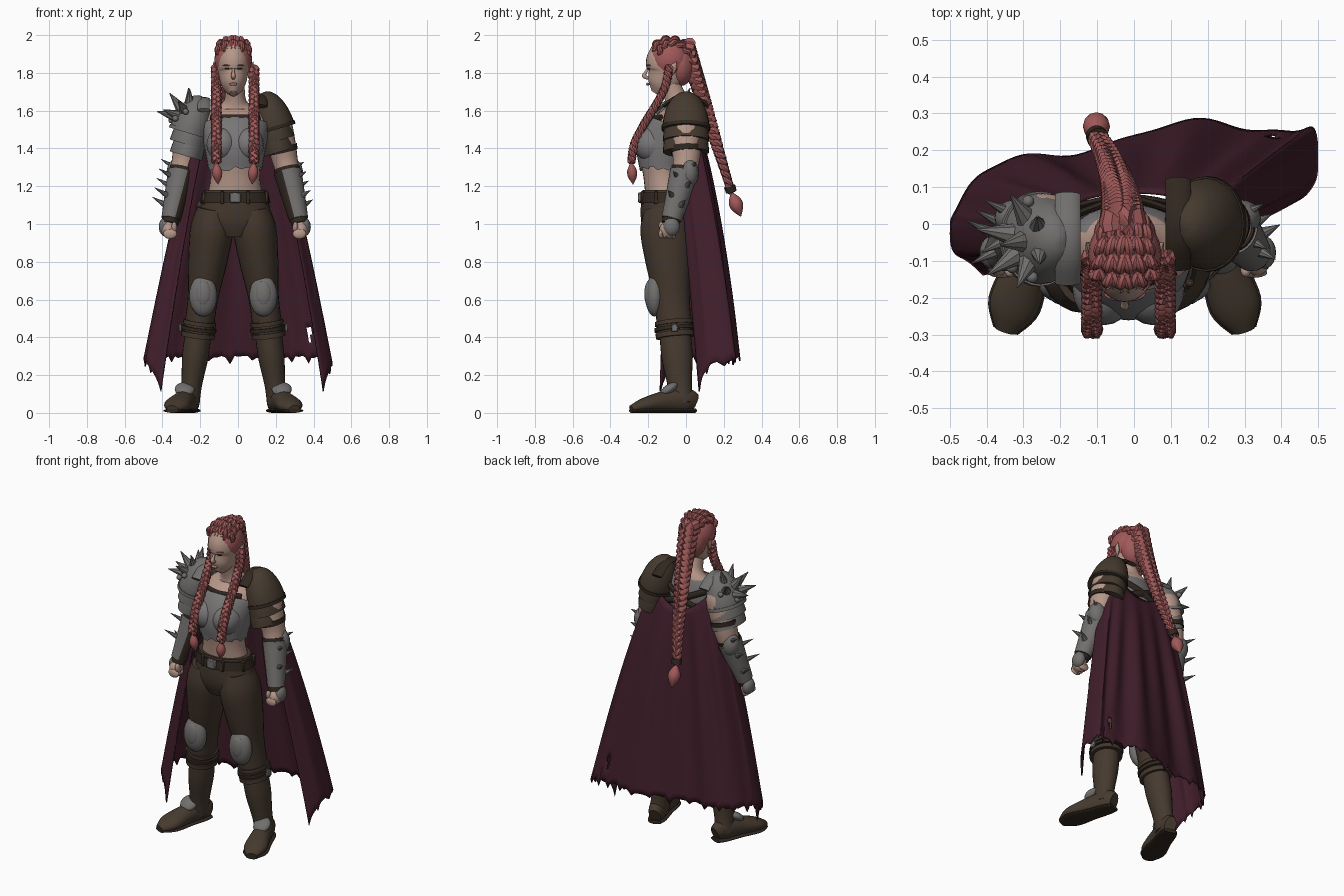
import bpy, bmesh, math, random
from mathutils import Vector, Matrix

random.seed(4)
if "Cube" in bpy.data.objects:
    bpy.data.objects.remove(bpy.data.objects["Cube"])

def material(name, *rgb):
    mat = bpy.data.materials.new(name)
    mat.use_nodes = True
    mat.diffuse_color = (*rgb, 1)
    node = next(n for n in mat.node_tree.nodes if n.type == 'BSDF_PRINCIPLED')
    node.inputs["Base Color"].default_value = (*rgb, 1)
    return mat

SKIN = material("skin", .47, .31, .25)
HAIR = material("hair_pink", .35, .1, .1)
CAPE = material("cape_plum", .052, .013, .024)
PANTS = material("trouser_brown", .055, .037, .025)
LEATHER = material("leather_brown", .06, .042, .028)
DARK = material("dark_leather", .03, .02, .014)
METAL = material("steel_grey", .165, .16, .155)
CLOTH = material("cloth_grey", .19, .18, .18)
LIPS = material("lip_red", .36, .19, .16)
EYE = material("eye_dark", .03, .02, .02)

def finish(name, bm, mat):
    bmesh.ops.recalc_face_normals(bm, faces=bm.faces)
    mesh = bpy.data.meshes.new(name)
    bm.to_mesh(mesh)
    bm.free()
    mesh.materials.append(mat)
    ob = bpy.data.objects.new(name, mesh)
    bpy.context.collection.objects.link(ob)
    return ob

def recolour(ob, mat, rule):
    ob.data.materials.append(mat)
    for face in ob.data.polygons:
        face.material_index = int(rule(face.center))

def spline(points, steps):
    """Smooth path through tuples of x, y, z and one or two radii."""
    padded = [points[0], *points, points[-1]]
    path = []
    for i in range(len(points) - 1):
        for t in (k / steps for k in range(steps)):
            path.append([b + t * (c - a + t * (2 * a - 5 * b + 4 * c - d + t * (3 * b - a - 3 * c + d))) / 2
                         for a, b, c, d in zip(*padded[i:i + 4])])
    return path + [list(points[-1])]

def frames(path):
    spots = [Vector(p[:3]) for p in path]
    span, last = spots[-1] - spots[0], len(spots) - 1
    ref = Vector((0, 0, 1)) if abs(span.x) > .75 * span.length else Vector((1, 0, 0))
    for i, spot in enumerate(spots):
        along = (spots[min(i + 1, last)] - spots[max(i - 1, 0)]).normalized()
        across = (ref - along * along.dot(ref)).normalized()
        yield spot, across, along.cross(across)

def tube(bm, path, sides, jag=0):
    """Skin elliptical rings along a path; a jagged tube is left open."""
    angles = [math.tau * k / sides for k in range(sides)]
    rings = [[bm.verts.new(spot + u * p[3] * math.cos(a) + v * p[-1] * math.sin(a)) for a in angles]
             for (spot, u, v), p in zip(frames(path), path)]
    for low, high in zip(rings, rings[1:]):
        for k in range(sides):
            bm.faces.new((low[k - 1], low[k], high[k], high[k - 1]))
    for vert in rings[0]:
        vert.co.z += random.uniform(-jag, jag)
    for ring in () if jag else (rings[0], rings[-1]):
        bm.faces.new(ring)

def loft(name, points, mat, sides=24, steps=5):
    bm = bmesh.new()
    tube(bm, spline(points, steps), sides)
    return finish(name, bm, mat)

def wrap(name, host, low, high, grow, mat, jag=0):
    """A garment or band that follows part of a limb, slightly larger."""
    bm = bmesh.new()
    tube(bm, [p[:3] + [r + grow for r in p[3:]] for p in spline(host, 20) if low <= p[2] <= high], 28, jag)
    return finish(name, bm, mat)

def spindle(name, start, end, radius, mat, flat=1.0):
    swell = [radius * max(math.sin(math.pi * k / 8), .06) for k in range(9)]
    loft(name, [(*start.lerp(end, k / 8), r, r * flat) for k, r in enumerate(swell)], mat, 12, 1)

def dome(top, base, width, depth):
    """Rings of a rounded plate opening from top to base."""
    quarter = [math.pi / 2 * (k + .3) / 6.3 for k in range(7)]
    return [(*top.lerp(base, 1 - math.cos(a)), width * math.sin(a), depth * math.sin(a)) for a in quarter]

def ball(name, place, radii, mat, tilt=0.0, turn=0.0):
    bm = bmesh.new()
    rotation = Matrix.Rotation(turn, 4, 'Z') @ Matrix.Rotation(tilt, 4, 'X')
    bmesh.ops.create_uvsphere(bm, u_segments=20, v_segments=12, radius=1,
                              matrix=Matrix.Translation(place) @ rotation @ Matrix.Diagonal((*radii, 1)))
    finish(name, bm, mat)

def box(name, place, size, mat):
    bm = bmesh.new()
    bmesh.ops.create_cube(bm, size=1, matrix=Matrix.Translation(place) @ Matrix.Diagonal((*size, 1)))
    bmesh.ops.bevel(bm, geom=bm.edges[:], offset=min(size) / 4, segments=1, affect='EDGES')
    finish(name, bm, mat)

def spikes(name, roots, length, radius):
    bm = bmesh.new()
    for root, aim in roots:
        turn = aim.to_track_quat('Z', 'Y').to_matrix().to_4x4()
        bmesh.ops.create_cone(bm, cap_ends=True, segments=8, radius1=radius, radius2=radius / 15, depth=length,
                              matrix=Matrix.Translation(root + aim.normalized() * length / 2) @ turn)
    finish(name, bm, METAL)

def braid(name, points, turns, strands=3):
    path = spline(points, max(6, turns * 12 // (len(points) - 1)))
    bm = bmesh.new()
    for strand in range(strands):
        line = []
        for i, ((spot, u, v), point) in enumerate(zip(frames(path), path)):
            phase, r = math.tau * (turns * i / len(path) + strand / strands), point[3]
            line.append((*(spot + (u * math.sin(phase) / 2 + v * math.sin(2 * phase) / 3) * r), r * .56))
        tube(bm, line, 8)
    finish(name, bm, HAIR)

# Torso, torn top and straps
MID = -.015
torso = [(MID, y, z, w, d) for z, y, w, d in (
    (1.1, -.1, .16, .11), (1.25, -.12, .13, .105), (1.4, -.11, .15, .14), (1.52, -.06, .17, .12),
    (1.6, -.04, .13, .08), (1.65, -.05, .06, .06), (1.76, -.09, .05, .05))]
recolour(loft("torso", torso, SKIN, 28), CLOTH, lambda c: c.y > -.02 and 1.3 < c.z < 1.61)
wrap("crop_top", torso, 1.29, 1.52, .012, CLOTH, jag=.02)
for s in (-1, 1):
    ball("chest", (MID + s * .066, -.175, 1.42), (.086, .1, .095), CLOTH, tilt=-.25)
    loft("back_strap", [(MID - s * .18, .01, 1.58, .02, .01), (MID, .07, 1.5, .02, .01),
                        (MID + s * .17, .04, 1.43, .02, .01)], DARK, 8)
loft("chest_strap", [(MID + x, y, 1.56, .02, .01) for x, y in ((-.13, -.13), (0, -.17), (.13, -.13))], DARK, 8)

# Head and face
FACE = Vector((-.025, -.2, 1.8))
loft("head", [(FACE.x, y, z, r, r * 1.3) for z, y, r in (
    (1.69, -.16, .02), (1.73, -.135, .058), (1.8, -.1, .08), (1.87, -.1, .085), (1.95, -.09, .06))], SKIN, 28)
loft("nose", [(*(FACE + Vector((0, y, z))), r) for y, z, r in (
    (.008, .035, .007), (-.012, .005, .008), (-.022, -.016, .012), (0, -.028, .009))], SKIN, 10)
ball("lips", FACE - Vector((0, .002, .06)), (.021, .009, .008), LIPS)
for s in (-1, 1):
    ball("eye", FACE + Vector((s * .034, .002, .022)), (.014, .006, .005), EYE, turn=s * .4)
    ball("brow", FACE + Vector((s * .036, .002, .04)), (.022, .008, .004), HAIR, turn=s * .4)
    spindle("ear", FACE + Vector((s * .08, .1, -.03)), FACE + Vector((s * .105, .15, .06)), .012, SKIN, 1.8)

# Hair cap and swept rows from brow to nape
CROWN = Vector((FACE.x, -.085, 1.87))
ball("hair_cap", CROWN, (.1, .112, .115), HAIR)
ball("hair_nape", CROWN + Vector((0, .055, -.03)), (.085, .075, .11), HAIR)
for k in range(-2, 3):
    row = []
    for n in range(9):
        a, x = math.radians(30 + n * 20), k * .038 * (1 - n / 14)
        reach = .11 * math.sqrt(1 - (x / .1) ** 2)
        row.append((*(CROWN + Vector((x, -reach * math.cos(a), reach * math.sin(a)))), .026))
    braid("hair_row", row, 3, 2)

# Two front braids and the long back braid
for s in (-1, 1):
    path = [(MID + s * .1, -.19 + .1 * math.cos(math.pi * k / 5), 1.83 - k / 10, .028) for k in range(6)]
    braid("front_braid", path, 7)
    end = Vector(path[-1][:3])
    spindle("front_braid_tail", end, end + Vector((-s * .01, .01, -.12)), .027, HAIR)
path = [(-.03 - .002 * k * k, .04 * k, 1.95 - .13 * k, .062 - .006 * k) for k in range(7)]
braid("back_braid", path, 8)
wrap("back_braid_tie", path, 1.17, 1.2, .003, DARK)
end = Vector(path[-1][:3])
spindle("back_braid_tail", end, end + Vector((0, .05, -.13)), .037, HAIR)

# Trouser seat and belt
hips = [(MID, -.11, z, w, d) for z, w, d in ((.93, .1, .1), (1, .2, .125), (1.08, .185, .13), (1.18, .165, .12))]
loft("trouser_seat", hips, PANTS, 28)
wrap("belt", hips, 1.11, 1.17, .008, DARK)
box("belt_buckle", (MID, -.245, 1.14), (.06, .02, .055), METAL)
for a in (math.tau * (k + .5) / 8 for k in range(8)):
    box("belt_loop", (MID + .18 * math.cos(a), -.11 + .13 * math.sin(a), 1.14), (.02, .02, .07), PANTS)
ball("belt_pouch", (-.19, -.06, 1.08), (.03, .045, .05), LEATHER)

for side, s in (("left", 1), ("right", -1)):
    # Leg, boot and knee guard
    def leg(z, r):
        return (s * (.24 - .13 * z) - .025, -.02 - .09 * z, z, r, r * 1.18)

    trouser = [leg(z, r) for z, r in ((1.08, .09), (.97, .114), (.8, .103), (.6, .08), (.4, .08))]
    loft(side + "_trouser_leg", trouser, PANTS)
    for z in (.4, .46):
        wrap(side + "_cuff_fold", trouser, z, z + .035, .009, PANTS)
    wrap(side + "_cuff_strap", trouser, .43, .46, .014, DARK)
    cuff, knee = Vector(leg(.45, 0)[:3]), Vector(leg(.62, 0)[:3])
    box(side + "_cuff_buckle", cuff + Vector((s * .1, 0, 0)), (.015, .035, .04), METAL)
    loft(side + "_boot_shaft", [leg(z, r) for z, r in ((.42, .07), (.3, .07), (.15, .055), (.05, .055))], LEATHER)
    ankle = leg(.1, 0)[0]
    shape = ((.045, .035, .05), (0, .05, .065), (-.1, .056, .06), (-.22, .068, .04), (-.29, .03, .02))
    loft(side + "_boot_foot", [(ankle - s * y / 3, y, h, w, h) for y, w, h in shape], LEATHER)
    loft(side + "_boot_sole", [(ankle - s * y / 3, y, .012, w + .005, .012) for y, w, h in shape], DARK)
    ball(side + "_instep_plate", (ankle + s * .03, -.09, .125), (.053, .055, .026), METAL, tilt=.6)
    ball(side + "_knee_guard", knee - Vector((0, .09, 0)), (.074, .05, .11), METAL)
    ball(side + "_knee_ridge", knee - Vector((0, .12, -.01)), (.045, .025, .07), METAL)

    # Arm, bracer and fist
    def arm(z, r):
        return (s * (.217 + .23 * (1.55 - z)) - .017, -.28 * max(0, 1.3 - z), z, r, r * 1.05)

    limb = [arm(z, r) for z, r in ((1.6, .05), (1.54, .078), (1.42, .076), (1.32, .066), (1.18, .054), (1, .037))]
    loft(side + "_arm", limb, SKIN)
    wrap(side + "_arm_band", limb, 1.38, 1.41, .006, DARK)
    wrap(side + "_bracer_lining", limb, .99, 1.3, .006, DARK)
    recolour(wrap(side + "_bracer", limb, 1.02, 1.28, .012, METAL), DARK,
             lambda c: s * (c.x - arm(c.z, 0)[0]) < -.025)
    elbow, fist = Vector(arm(1.27, 0)[:3]), Vector(arm(.97, 0)[:3])
    ball(side + "_elbow_plate", elbow + Vector((s * .025, .025, 0)), (.055, .05, .075), METAL)
    spikes(side + "_bracer_spikes", [(Vector(arm(1.3 - k * .05, 0)[:3]) + Vector((s * .045, j * .03, 0)), Vector(
        (s, j / 2, .6))) for k, j in enumerate((1, -1, 1, -1, 1))], .09 if s < 0 else .06, .018)
    ball(side + "_fist", fist, (.038, .048, .046), SKIN)
    ball(side + "_hand_plate", fist + Vector((s * .018, .015, .015)), (.034, .045, .05), METAL)
    for k in range(4):
        ball(side + "_finger", fist + Vector((-s * .008, -.04 + k * .022, -.022)), (.036, .0135, .027), SKIN)
    ball(side + "_thumb", fist + Vector((-s * .03, -.03, .01)), (.015, .02, .033), SKIN, tilt=.4)

    # Shoulder plates: leather on the left, steel on the right
    mat, rim, shift = (LEATHER, DARK, Vector()) if s > 0 else (METAL, METAL, Vector((-.06, -.04, -.02)))
    top, base = Vector((s * .14, 0, 1.7)) + shift, Vector((s * .2, 0, 1.5)) + shift
    cap = dome(top, base, .105, .125)
    loft(side + "_shoulder_cap", cap, mat)
    wrap(side + "_shoulder_rim", cap, base.z, base.z + .02, .005, rim)
    for n in (1, 2):
        drop = Vector((s * .008, 0, -.06)) * n
        wrap(side + "_shoulder_lame", dome(top + drop, base + drop, .105 - n * .008, .122), 1, base.z + .03, 0, mat)
    loft(side + "_shoulder_collar", [(top.x - s * .02, top.y + y, top.z - 4 * y * y - .02, .035, .012)
                                     for y in (-.12, -.06, 0, .06, .12)], rim, 10)

# Spikes and rivets fan out around the steel shoulder
centre, axis = Vector((-.255, -.04, 1.55)), Vector((-.6, -.1, .8))
fan = [Vector((.65, 0, .5)) * math.sin(k) + Vector((0, math.cos(k), 0)) for k in range(6)]
spikes("shoulder_spikes", [(centre + v.normalized() * .08, v) for v in [axis] + [axis + f for f in fan]], .1, .03)
for v in ((axis + f * 1.7).normalized() for f in fan):
    ball("shoulder_rivet", centre + Vector((v.x * .1, v.y * .12, v.z * .1)), (.016, .016, .016), METAL)

# Cape: swept from a shoulder line to a wide ragged hem
def sweep(angle, width, depth):
    rise = math.copysign(abs(math.sin(angle)) ** .6, math.sin(angle))
    return Vector((width * math.cos(angle), depth * rise, 0))

bm = bmesh.new()
grid = []
for i in range(91):
    part = i / 90
    angle = math.radians(215 - 240 * part)
    top = sweep(angle, .19, .1) + Vector((0, -.01, 1.44 + .12 * math.cos(angle) ** 2))
    hem = sweep(angle, .5, .18)
    hem.y += .03 + hem.x / 10 + .12 * part ** 2 + .02 * math.sin(24 * part)
    hem.z = .29 - .16 * abs(2 * part - 1) ** 8
    ragged = random.uniform(-.04, -.01) if i % 5 == 0 else random.uniform(0, .015)
    column = []
    for t in (j / 30 for j in range(31)):
        spot = top.lerp(hem, t ** .8)
        spot.y += .012 * math.sin(i * .6) * math.sin(math.pi * t * .85)
        spot.z = top.z + (hem.z - top.z) * t + ragged * t ** 8
        column.append(bm.verts.new(spot))
    grid.append(column)
for near, far in zip(grid, grid[1:]):
    for j in range(30):
        bm.faces.new((near[j], near[j + 1], far[j + 1], far[j]))
middles = [(f, f.calc_center_median()) for f in bm.faces]
torn = [f for f, c in middles if abs(c.x - .38) < .01 and .38 < c.z < .46 and c.y > .1]
bmesh.ops.delete(bm, geom=torn, context='FACES')
finish("cape", bm, CAPE).modifiers.new("thickness", 'SOLIDIFY').thickness = .008

# Smooth shading with crisp edges
bpy.ops.object.select_all(action='DESELECT')
for ob in (o for o in bpy.context.collection.objects if o.type == 'MESH'):
    ob.select_set(True)
    bpy.context.view_layer.objects.active = ob
bpy.ops.object.shade_smooth_by_angle(angle=math.radians(42))
